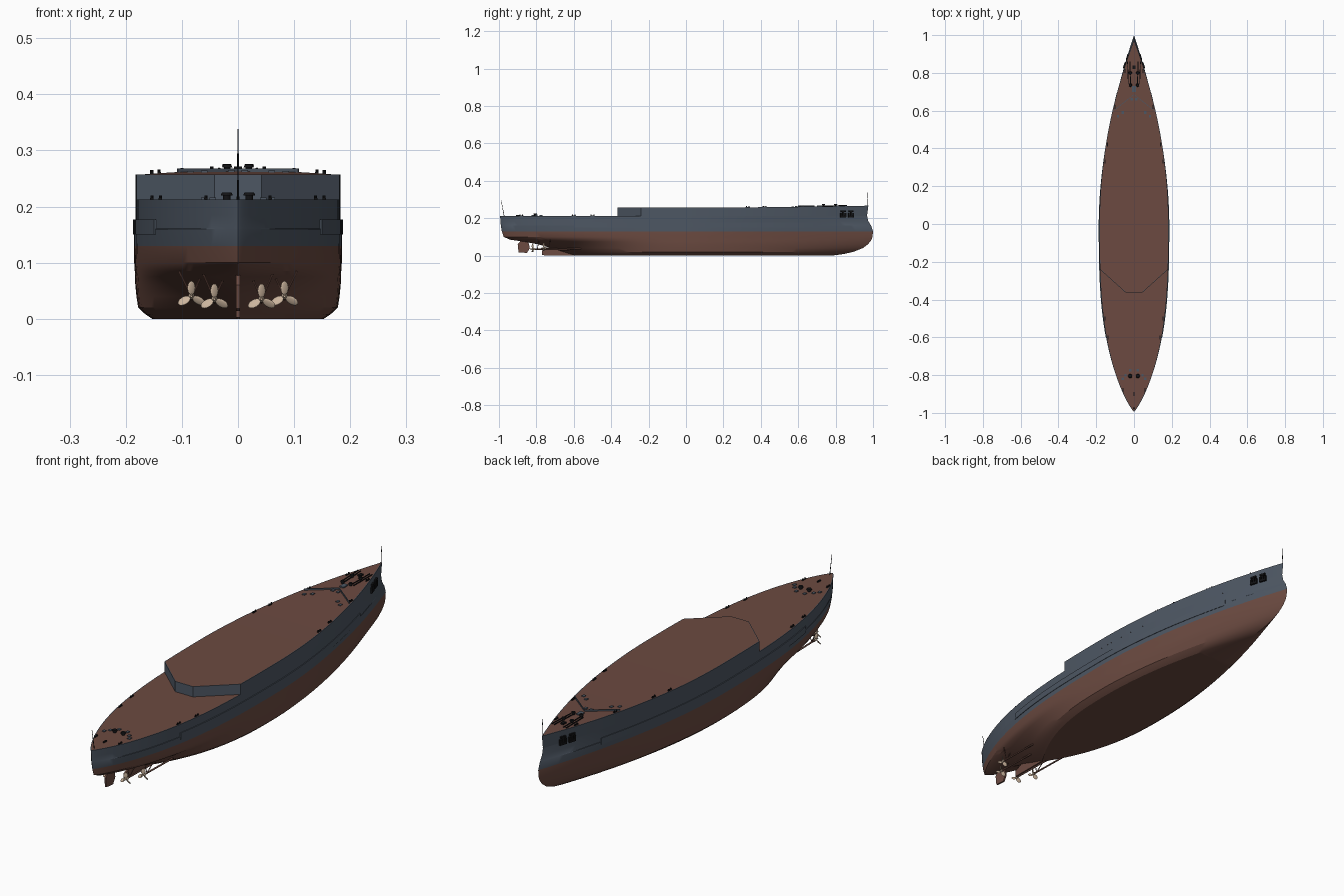
import bpy, bmesh
from math import cos, pi, radians
from mathutils import Matrix, Vector

cube = bpy.data.objects.get("Cube")
if cube:
    bpy.data.objects.remove(cube, do_unlink=True)


def material(name, rgb):
    m = bpy.data.materials.new(name)
    m.use_nodes = True
    color = (*rgb, 1)
    m.diffuse_color = color
    m.node_tree.nodes["Principled BSDF"].inputs["Base Color"].default_value = color
    return m


GREY = material("slate grey", (0.075, 0.095, 0.125))
RED = material("bottom red brown", (0.15, 0.07, 0.053))
DECK = material("deck brown", (0.15, 0.068, 0.052))
BLACK = material("fitting black", (0.006, 0.006, 0.007))
BRONZE = material("propeller bronze", (0.6, 0.46, 0.34))


def finish(name, bm, mats, smooth=None):
    bmesh.ops.recalc_face_normals(bm, faces=bm.faces)
    me = bpy.data.meshes.new(name)
    bm.to_mesh(me)
    bm.free()
    for m in mats:
        me.materials.append(m)
    ob = bpy.data.objects.new(name, me)
    bpy.context.collection.objects.link(ob)
    if smooth:
        for other in bpy.context.selected_objects:
            other.select_set(False)
        ob.select_set(True)
        bpy.context.view_layer.objects.active = ob
        bpy.ops.object.shade_smooth_by_angle(angle=radians(smooth))
    return ob


def box(bm, loc, size, rz=0):
    mat = Matrix.Translation(loc) @ Matrix.Rotation(rz, 4, "Z") @ Matrix.Diagonal((*size, 1))
    bmesh.ops.create_cube(bm, size=1, matrix=mat)


def rod(bm, a, b, r, r2=None, sides=10):
    a, b = Vector(a), Vector(b)
    d = b - a
    mat = Matrix.Translation((a + b) / 2) @ d.to_track_quat("Z", "Y").to_matrix().to_4x4()
    bmesh.ops.create_cone(bm, cap_ends=True, segments=sides, radius1=r,
                          radius2=r if r2 is None else r2, depth=d.length, matrix=mat)


# Waterlines: height, stern end, bow end, half width, stern and bow fullness, stern roundness
LEVELS = [
    (0.0, -0.60, 0.78, 0.153, 2.6, 1.9, 1.0),
    (0.008, -0.62, 0.84, 0.165, 2.6, 1.85, 1.0),
    (0.02, -0.66, 0.895, 0.178, 2.6, 1.8, 1.0),
    (0.04, -0.72, 0.945, 0.181, 2.6, 1.75, 1.0),
    (0.06, -0.79, 0.972, 0.183, 2.6, 1.75, 0.95),
    (0.075, -0.87, 0.985, 0.184, 2.6, 1.75, 0.9),
    (0.085, -0.94, 0.992, 0.184, 2.6, 1.75, 0.85),
    (0.1, -0.975, 0.997, 0.185, 2.7, 1.75, 0.85),
    (0.13, -0.985, 1.0, 0.185, 2.8, 1.8, 0.85),
    (0.16, -0.99, 0.99, 0.185, 2.9, 1.85, 0.85),
    (0.161, -0.99, 0.989, 0.183, 2.9, 1.85, 0.85),
    (0.185, -0.992, 0.974, 0.183, 2.9, 1.93, 0.85),
    (0.213, -0.994, 0.968, 0.183, 2.9, 2.0, 0.85),
]
TOP = LEVELS[-1]
FORE_TOP = (0.257, -0.994, 0.975, 0.183, 2.9, 2.0, 0.85)


def half(level, y):
    _, ys, yb, w, pa, pf, q = level
    if y > 0:
        return w * max(0, 1 - (y / yb) ** pf)
    return w * max(0, 1 - (y / ys) ** pa) ** q


def deck_z(y):
    if y < -0.3:
        return TOP[0]
    return 0.257 + 0.01 * max(0, (y - 0.2) / 0.78) ** 1.3


def row_points(level, ys):
    return [(half(level, y), y) for y in ys]


def bridge(bm, lower, upper, mat):
    # Quads between two mirrored rows of vertices
    for i in range(len(lower[0]) - 1):
        for side in (0, 1):
            a, b = lower[side], upper[side]
            quad = list(dict.fromkeys((a[i], a[i + 1], b[i + 1], b[i])))
            if len(quad) > 2:
                bm.faces.new(quad).material_index = mat


def vertex_rows(bm, points, height):
    right = [bm.verts.new((x, y, height(y))) for x, y in points]
    left = [v if x < 1e-6 else bm.verts.new((-x, y, height(y)))
            for v, (x, y) in zip(right, points)]
    return right, left


def plate(bm, rows, mat):
    right, left = rows
    faces = []
    for i in range(len(right) - 1):
        quad = list(dict.fromkeys((right[i], right[i + 1], left[i + 1], left[i])))
        if len(quad) > 2:
            f = bm.faces.new(quad)
            f.material_index = mat
            faces.append(f)
    return faces


def rimmed_deck(bm, rows):
    deck = plate(bm, rows, 1)
    bm.normal_update()
    rim = bmesh.ops.inset_region(bm, faces=deck, thickness=0.003, use_even_offset=False)
    for f in rim["faces"]:
        f.material_index = 0


# Hull with the aft deck
bm = bmesh.new()
N = 72
previous = None
for level in LEVELS:
    z, ys, yb = level[:3]
    stations = [yb + (ys - yb) * (1 - cos(pi * i / N)) / 2 for i in range(N + 1)]
    rows = vertex_rows(bm, row_points(level, stations), lambda y: z)
    if previous:
        bridge(bm, previous, rows, 2 if z < 0.131 else 0)
    else:
        plate(bm, rows, 2)
    previous = rows
rimmed_deck(bm, previous)
finish("hull", bm, [GREY, DECK, RED], 28)

# Raised foredeck with an angled aft end
bm = bmesh.new()
BREAK = -0.24


def fore_outline(level):
    yb = level[2]
    ys = [yb + (BREAK - yb) * (i / 48) for i in range(49)]
    return row_points(level, ys) + [(0.042, -0.365)]


low = vertex_rows(bm, fore_outline(TOP), lambda y: TOP[0])
high = vertex_rows(bm, fore_outline(FORE_TOP), lambda y: deck_z(max(y, BREAK)))
bridge(bm, low, high, 0)
bm.faces.new((low[0][-1], low[1][-1], high[1][-1], high[0][-1]))
rimmed_deck(bm, high)
finish("foredeck", bm, [GREY, DECK], 28)

# Armour belt along both sides
for side, name in ((1, "left_belt"), (-1, "right_belt")):
    bm = bmesh.new()
    rails = []
    for dx, z in ((-0.006, 0.15), (0.0018, 0.15), (0.0018, 0.177), (-0.006, 0.177)):
        rails.append([bm.verts.new((side * (half(LEVELS[9], y) + dx), y, z))
                      for y in [-0.6 + 1.3 * i / 50 for i in range(51)]])
    for k in range(4):
        a, b = rails[k], rails[(k + 1) % 4]
        for i in range(50):
            bm.faces.new((a[i], a[i + 1], b[i + 1], b[i]))
    for i in (0, -1):
        bm.faces.new([r[i] for r in rails])
    finish(name, bm, [GREY], 28)

# Keel fin and rudder: thin plates from side profiles
for name, profile, t in (
    ("keel_fin", [(-0.77, 0.002), (-0.5, 0.0), (-0.5, 0.03), (-0.72, 0.05), (-0.77, 0.028)], 0.007),
    ("rudder", [(-0.895, 0.018), (-0.85, 0.014), (-0.835, 0.04), (-0.845, 0.085),
                (-0.88, 0.085), (-0.9, 0.06)], 0.007),
):
    bm = bmesh.new()
    face = bm.faces.new([bm.verts.new((-t / 2, y, z)) for y, z in profile])
    ext = bmesh.ops.extrude_face_region(bm, geom=[face])
    bmesh.ops.translate(bm, vec=(t, 0, 0),
                        verts=[v for v in ext["geom"] if isinstance(v, bmesh.types.BMVert)])
    finish(name, bm, [RED])

# Four propellers with shafts and V brackets
shafts = bmesh.new()
for label, x, y, z in (("left_outer", 0.083, -0.76, 0.04), ("right_outer", -0.083, -0.76, 0.04),
                       ("left_inner", 0.042, -0.82, 0.035), ("right_inner", -0.042, -0.82, 0.035)):
    bm = bmesh.new()
    rod(bm, (x, y + 0.012, z), (x, y - 0.014, z), 0.006, 0.002, 12)
    for k in range(3):
        mat = (Matrix.Translation((x, y, z)) @ Matrix.Rotation(k * 2 * pi / 3, 4, "Y")
               @ Matrix.Translation((0, 0, 0.015)) @ Matrix.Rotation(radians(35), 4, "Z")
               @ Matrix.Diagonal((0.0085, 0.002, 0.0125, 1)))
        bmesh.ops.create_uvsphere(bm, u_segments=12, v_segments=8, radius=1, matrix=mat)
    finish(label + "_propeller", bm, [BRONZE], 40)
    rod(shafts, (x, y, z), (x, y + 0.2, z - 0.004), 0.0035)
    for dx in (-0.022, 0.022):
        rod(shafts, (x, y + 0.025, z), (x + dx, y + 0.035, 0.085), 0.0018, sides=6)
finish("propeller_shafts", shafts, [RED], 40)

# Flagstaffs at bow and stern
bm = bmesh.new()
rod(bm, (0, 0.968, 0.26), (0, 0.972, 0.338), 0.0016, 0.001, 8)
rod(bm, (0, -0.972, 0.21), (0, -0.988, 0.295), 0.0016, 0.001, 8)
finish("flagstaffs", bm, [BLACK])

# Anchors on both bows
bm = bmesh.new()
for s in (-1, 1):
    for y in (0.84, 0.882):
        x = s * (half(TOP, y) + 0.003)
        slant = s * 0.32
        box(bm, (x, y, 0.222), (0.009, 0.009, 0.034), slant)
        box(bm, (x, y, 0.21), (0.01, 0.032, 0.01), slant)
        for dy in (-0.012, 0.012):
            box(bm, (x - s * dy * 0.33, y + dy, 0.218), (0.009, 0.008, 0.022), slant)
        box(bm, (x, y, 0.237), (0.012, 0.026, 0.008), slant)
finish("anchors", bm, [BLACK])

# Anchor chains, capstans and bollards
bm = bmesh.new()
for s in (-1, 1):
    for x0, x1 in ((0.018, 0.022), (0.03, 0.034)):
        rod(bm, (s * x0, 0.74, deck_z(0.74) + 0.002), (s * x1, 0.86, deck_z(0.86) + 0.002), 0.0025, sides=6)
    for x, y, r in ((0.019, 0.735, 0.009), (0.02, 0.8, 0.009), (0.02, -0.805, 0.011)):
        z = deck_z(y)
        rod(bm, (s * x, y, z), (s * x, y, z + 0.008), r * 0.6, r * 0.6, 14)
        rod(bm, (s * x, y, z + 0.007), (s * x, y, z + 0.012), r, r * 0.8, 14)
    for y in (0.81, 0.62, 0.42, 0.33, -0.5, -0.6, -0.88):
        x = half(TOP, y) - 0.008
        box(bm, (s * x, y, deck_z(y) + 0.001), (0.006, 0.022, 0.003))
        for dy in (-0.007, 0.007):
            rod(bm, (s * x, y + dy, deck_z(y)), (s * x, y + dy, deck_z(y) + 0.007), 0.0028, sides=8)
box(bm, (0, 0.83, deck_z(0.83) + 0.003), (0.014, 0.02, 0.007))
box(bm, (0, -0.9, 0.215), (0.006, 0.02, 0.006))
finish("deck_fittings", bm, [BLACK])

# Breakwater and small hatches
bm = bmesh.new()
for s in (-1, 1):
    a, b = Vector((0, 0.685)), Vector((s * 0.108, 0.6))
    mid, d = (a + b) / 2, b - a
    box(bm, (*mid, deck_z(mid.y) + 0.002), (d.length, 0.003, 0.009), s * -0.667)
    for x, y in ((0.085, 0.57), (0.06, 0.59), (0.012, 0.66), (0.02, -0.775), (0.045, -0.8), (0.06, -0.82)):
        box(bm, (s * x, y, deck_z(y) + 0.001), (0.012, 0.014, 0.004))
box(bm, (0, 0.715, deck_z(0.715) + 0.001), (0.02, 0.03, 0.007))
finish("breakwater_and_hatches", bm, [GREY])
